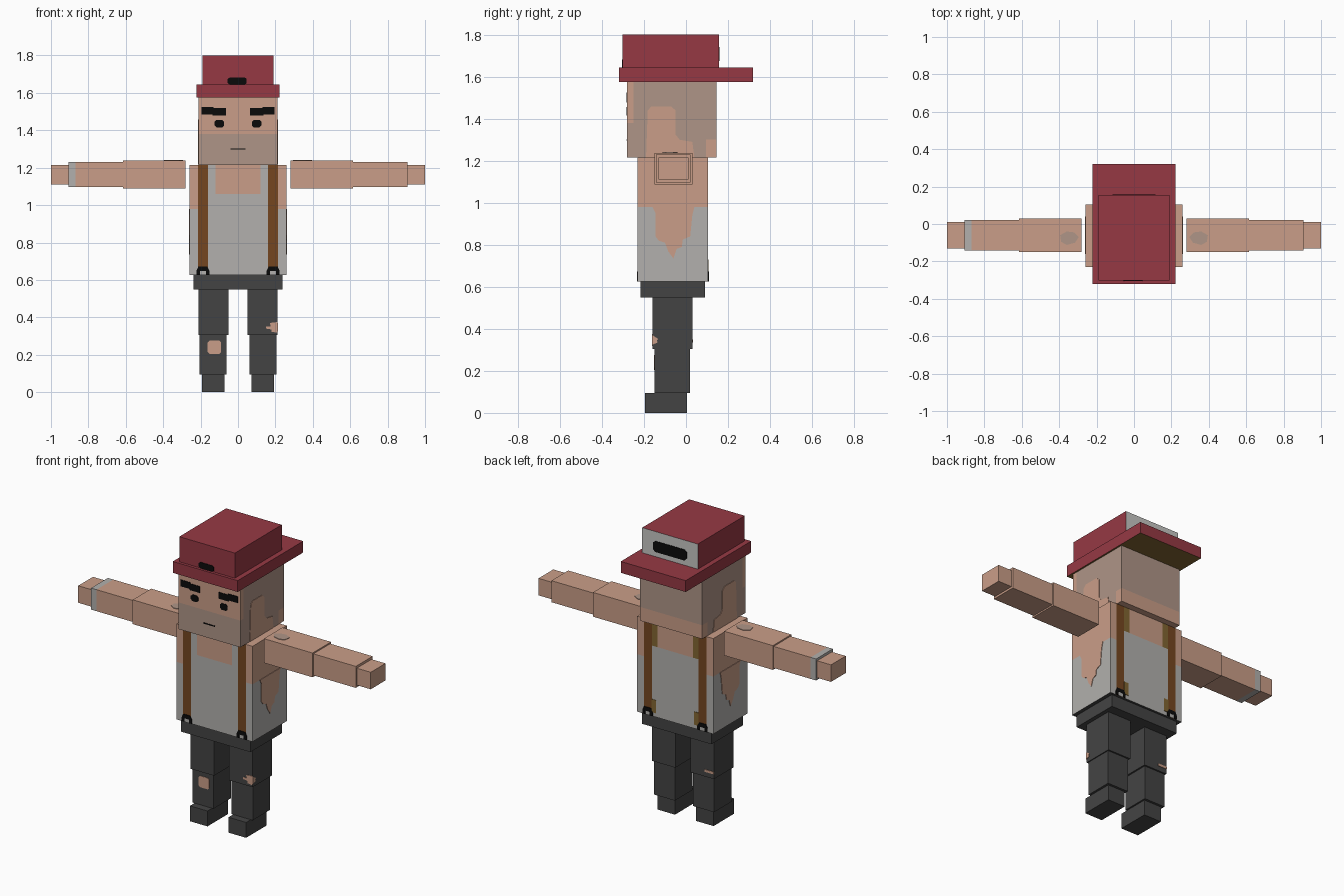
import bpy, bmesh
from mathutils import Vector

if "Cube" in bpy.data.objects:
    bpy.data.objects.remove(bpy.data.objects["Cube"])


def srgb(*rgb):
    return [((c / 255 + 0.055) / 1.055) ** 2.4 if c > 10 else c / 255 / 12.92 for c in rgb]


MATS = {}
for mat_name, rgb in {
    "skin": (202, 158, 136), "stubble": (175, 149, 135), "shirt_grey": (178, 176, 173),
    "hat_red": (150, 57, 68), "strap_brown": (117, 70, 32), "charcoal": (68, 68, 68),
    "black": (10, 10, 10), "olive": (130, 102, 50), "mesh_grey": (198, 198, 196),
}.items():
    m = bpy.data.materials.new(mat_name)
    m.diffuse_color = (*srgb(*rgb), 1)
    m.use_nodes = True
    m.node_tree.nodes["Principled BSDF"].inputs["Base Color"].default_value = m.diffuse_color
    MATS[mat_name] = m


def finish(name, bm, rule):
    """Turn a bmesh into an object; rule(centre, normal) names each face's colour."""
    bmesh.ops.recalc_face_normals(bm, faces=bm.faces)
    me = bpy.data.meshes.new(name)
    slots = []
    for f in bm.faces:
        c = rule(f.calc_center_median(), f.normal)
        if c not in slots:
            slots.append(c)
            me.materials.append(MATS[c])
        f.material_index = slots.index(c)
    bm.to_mesh(me)
    bm.free()
    ob = bpy.data.objects.new(name, me)
    bpy.context.collection.objects.link(ob)
    return ob


def box(name, xr, yr, zr, colour, cuts=()):
    """Box from ranges, sliced at (axis, position) cuts, with a colour or colour rule."""
    bm = bmesh.new()
    bmesh.ops.create_cube(bm, size=1)
    for v in bm.verts:
        for i, (a, b) in enumerate((xr, yr, zr)):
            v.co[i] = (a + b) / 2 + v.co[i] * (b - a)
    for axis, pos in cuts:
        n = Vector((0, 0, 0))
        n[axis] = 1
        bmesh.ops.bisect_plane(bm, geom=bm.verts[:] + bm.edges[:] + bm.faces[:],
                               plane_co=n * pos, plane_no=n)
    return finish(name, bm, colour if callable(colour) else lambda c, n: colour)


def plate(name, axis, pos, out, pts, colour):
    """Thin outline plate on the plane axis = pos, facing the sign given by out."""
    bm = bmesh.new()
    layers = []
    for d in (-0.001, 0.003):
        ring = []
        for p in pts:
            co = list(p)
            co.insert(axis, pos + out * d)
            ring.append(bm.verts.new(co))
        layers.append(ring)
    a, b = layers
    bm.faces.new(a)
    bm.faces.new(b)
    for i in range(len(a)):
        j = (i + 1) % len(a)
        bm.faces.new((a[i], a[j], b[j], b[i]))
    return finish(name, bm, lambda c, n: colour)


def rect(a0, a1, b0, b1):
    return [(a0, b0), (a1, b0), (a1, b1), (a0, b1)]


def span(s, a, b):
    return tuple(sorted((s * a, s * b)))


# Hat worn backwards: crown with mesh back panel, brim with olive underside
box("hat_crown", (-.19, .19), (-.302, .156), (1.64, 1.8),
    lambda c, n: "mesh_grey" if n.y > .5 else "hat_red")
box("hat_brim", (-.222, .222), (-.32, .32), (1.575, 1.645),
    lambda c, n: "olive" if n.z < -.5 else "hat_red")
plate("hat_slot", 1, .156, 1, [(-.115, 1.69), (-.1, 1.675), (.1, 1.675), (.115, 1.69),
                               (.115, 1.73), (.1, 1.742), (-.1, 1.742), (-.115, 1.73)], "black")
plate("hat_badge", 1, -.302, -1, [(-.055, 1.652), (-.045, 1.645), (.037, 1.645), (.046, 1.652),
                                  (.046, 1.675), (.037, 1.682), (-.045, 1.682), (-.055, 1.675)], "black")


# Head: bare brow, stubble on jaw and scalp, bare nape
def head_colour(c, n):
    if n.z < -.5:
        return "skin"
    if c.y < -.25:
        return "skin" if c.z > 1.38 else "stubble"
    return "skin" if c.y > .095 and c.z < 1.3 else "stubble"


box("head", (-.212, .212), (-.28, .145), (1.215, 1.58), head_colour,
    [(2, 1.38), (2, 1.3), (1, -.25), (1, .095)])

# Face
plate("mouth", 1, -.28, -1, rect(-.04, .04, 1.296, 1.302), "black")
for s, side in ((-1, "left"), (1, "right")):
    plate(side + "_brow_outer", 1, -.28, -1, rect(*span(s, .13, .195), 1.485, 1.525), "black")
    plate(side + "_brow_inner", 1, -.28, -1, rect(*span(s, .065, .135), 1.478, 1.518), "black")
    plate(side + "_eye", 1, -.28, -1,
          [(s * x, z) for x, z in ((.075, 1.425), (.085, 1.415), (.115, 1.415), (.125, 1.425),
                                   (.125, 1.445), (.115, 1.455), (.085, 1.455), (.075, 1.445))], "black")
    # Bare skin around the ear
    plate(side + "_ear_patch", 0, s * .212, s,
          [(-.19, 1.216), (.04, 1.216), (.03, 1.29), (-.03, 1.3), (-.05, 1.325),
           (-.05, 1.44), (-.07, 1.458), (-.165, 1.458), (-.182, 1.44)], "skin")


# Torso: vest with bare shoulders, neckline, braces and olive strap linings
def torso_colour(c, n):
    ax = abs(c.x)
    if n.z > .5:
        return "skin"
    if n.z < -.5:
        return "charcoal"
    if abs(n.x) > .5:
        return "skin" if c.z > .98 else "shirt_grey"
    if ax > .215:
        return "skin" if c.z > .98 else "shirt_grey"
    if ax > .16:
        return "strap_brown"
    if n.y < 0:
        return "skin" if ax < .12 and c.z > 1.06 else "shirt_grey"
    if ax > .12:
        return "olive" if c.z > 1.06 else "shirt_grey"
    return "skin" if c.z > 1.06 else "shirt_grey"


box("torso", (-.26, .26), (-.23, .105), (.625, 1.215), torso_colour,
    [(0, s * x) for s in (-1, 1) for x in (.12, .16, .215)] + [(2, .98), (2, 1.06)])
for s, side in ((-1, "left"), (1, "right")):
    plate(side + "_vest_opening", 0, s * .26, s,
          [(-.16, .98), (-.145, .95), (-.145, .84), (-.13, .82), (-.1, .81), (-.085, .77),
           (-.06, .735), (-.045, .78), (-.02, .79), (-.015, .825), (.02, .84), (.03, .94),
           (.04, .98)], "skin")
    plate(side + "_strap_end", 1, .105, 1, rect(*span(s, .13, .16), .65, .73), "olive")
    # Brace clips, front and back
    for y, out, end in ((-.23, -1, "front"), (.105, 1, "back")):
        name = f"{side}_{end}_clip"
        plate(name + "_backing", 1, y, out, rect(*span(s, .165, .21), .626, .65), "shirt_grey")
        plate(name, 1, y + out * .001, out,
              [(s * x, z) for x, z in ((.153, .626), (.172, .626), (.172, .648), (.203, .648),
                                       (.203, .626), (.222, .626), (.222, .65), (.212, .672),
                                       (.165, .672), (.153, .65))], "black")

# Hips
box("hips", (-.237, .237), (-.217, .09), (.55, .626), "charcoal")


# Arms and legs
def forearm_colour(c, n):
    return "shirt_grey" if c.x < -.868 else "skin"


for s, side in ((-1, "left"), (1, "right")):
    box(side + "_upper_arm", span(s, .282, .615), (-.15, .03), (1.088, 1.238), "skin")
    box(side + "_forearm", span(s, .615, .905), (-.142, .022), (1.097, 1.23), forearm_colour,
        [(0, -.868)])
    box(side + "_hand", span(s, .905, 1), (-.132, .012), (1.11, 1.215), "skin")
    plate(side + "_arm_mark", 2, 1.238, 1,
          [(s * x, y) for x, y in ((.295, -.07), (.315, -.1), (.36, -.112), (.39, -.095),
                                   (.395, -.06), (.36, -.04), (.32, -.045))], "stubble")
    box(side + "_thigh", span(s, .052, .212), (-.16, .03), (.305, .55), "charcoal")
    box(side + "_shin", span(s, .062, .206), (-.15, .02), (.095, .305), "charcoal")
    box(side + "_shoe", span(s, .072, .192), (-.195, .005), (0, .095), "charcoal")

# Torn trousers
plate("knee_hole", 1, -.15, -1, [(-.163, .215), (-.153, .205), (-.1, .205), (-.09, .215),
                                 (-.09, .265), (-.1, .275), (-.153, .275), (-.163, .265)], "skin")
plate("thigh_tear_front", 1, -.16, -1,
      [(.15, .34), (.18, .335), (.18, .322), (.212, .318), (.212, .375), (.17, .37),
       (.175, .352), (.15, .352)], "skin")
plate("thigh_tear_side", 0, .212, 1,
      [(-.16, .325), (-.135, .335), (-.14, .345), (-.132, .352), (-.16, .37)], "skin")
plate("thigh_tear_back", 1, .03, 1, rect(-.212, -.15, .335, .35), "skin")
